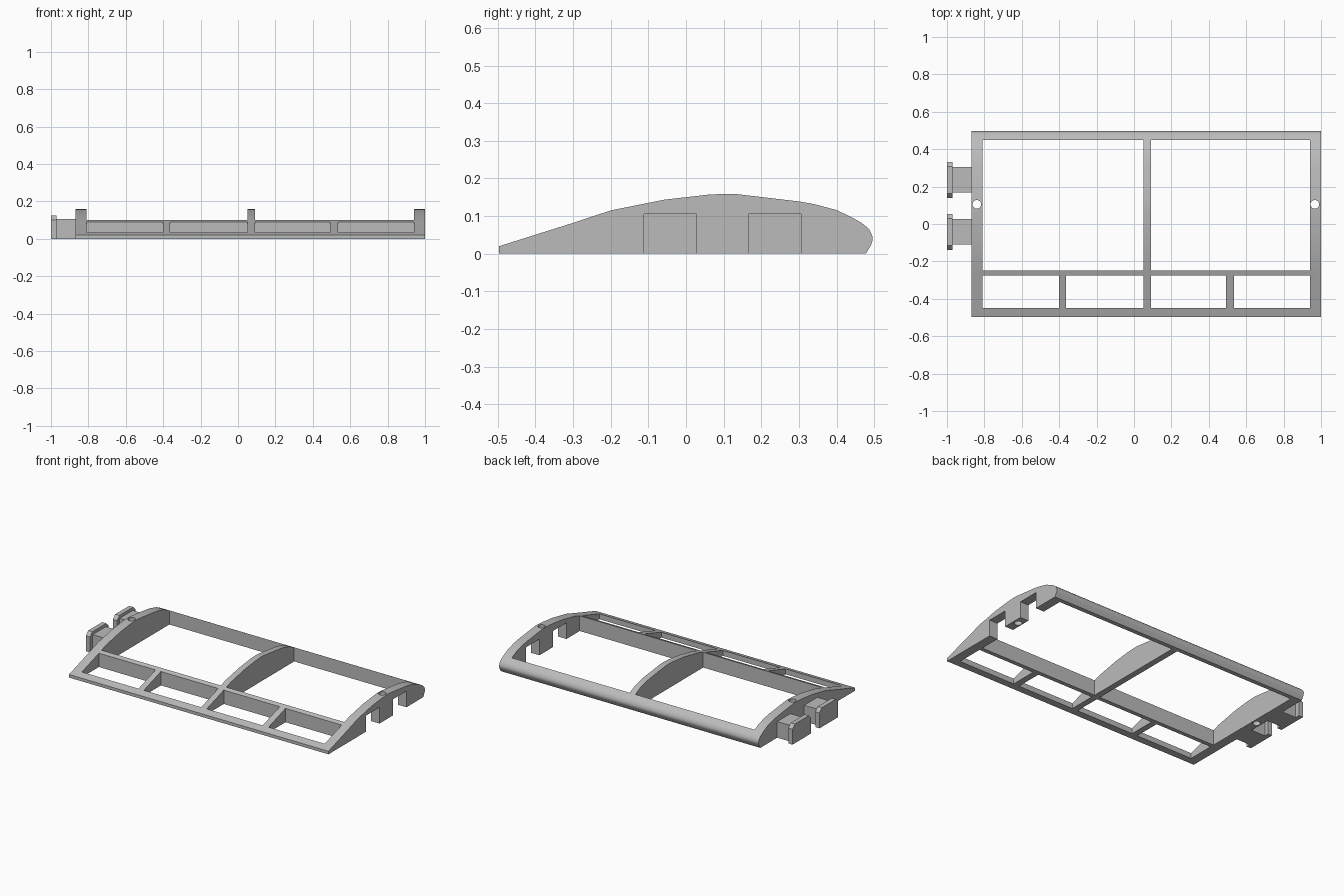
import bpy, bmesh, math

cube = bpy.data.objects.get("Cube")
if cube:
    bpy.data.objects.remove(cube, do_unlink=True)

grey = bpy.data.materials.new("plain grey")
grey.use_nodes = True
colour = (0.5, 0.5, 0.5, 1)
grey.diffuse_color = colour
grey.node_tree.nodes["Principled BSDF"].inputs["Base Color"].default_value = colour


def finish(name, bm):
    bmesh.ops.recalc_face_normals(bm, faces=bm.faces)
    mesh = bpy.data.meshes.new(name)
    bm.to_mesh(mesh)
    bm.free()
    mesh.materials.append(grey)
    obj = bpy.data.objects.new(name, mesh)
    bpy.context.collection.objects.link(obj)
    return obj


def prism(name, outline, x0, x1):
    """Extrude a (y, z) outline along x."""
    bm = bmesh.new()
    face = bm.faces.new([bm.verts.new((x0, y, z)) for y, z in outline])
    ext = bmesh.ops.extrude_face_region(bm, geom=[face])["geom"]
    bmesh.ops.translate(bm, vec=(x1 - x0, 0, 0),
                        verts=[v for v in ext if isinstance(v, bmesh.types.BMVert)])
    return finish(name, bm)


def block(name, x0, x1, y0, y1, z0, z1):
    return prism(name, [(y0, z0), (y1, z0), (y1, z1), (y0, z1)], x0, x1)


def cut(target, cutter):
    cutter.hide_render = True
    mod = target.modifiers.new("cut", "BOOLEAN")
    mod.operation = "DIFFERENCE"
    mod.solver = "EXACT"
    mod.object = cutter
    bpy.context.view_layer.objects.active = target
    bpy.ops.object.modifier_apply(modifier=mod.name)
    bpy.data.objects.remove(cutter, do_unlink=True)


# Solid wing section
section = [(-.497, 0), (-.497, .02), (-.3, .082), (-.2, .115), (-.055, .144),
           (.06, .157), (.1, .159), (.13, .159), (.3, .139), (.34, .132),
           (.4, .116), (.44, .097), (.465, .083), (.478, .073), (.487, .064),
           (.493, .053), (.496, .043), (.496, .035), (.492, .024), (.478, 0)]
frame = prism("wing_frame", section, -.87, 1)

# Open bays between ribs and spars
for x0, x1 in [(-.81, .05), (.09, .94)]:
    cut(frame, block("bay", x0, x1, -.248, .45, -.1, .3))
for x0, x1 in [(-.81, -.402), (-.363, .05), (.09, .493), (.535, .94)]:
    cut(frame, block("small_bay", x0, x1, -.45, -.275, -.1, .3))

# Slots in the left rib, and a matching tab beyond the right rib
for label, mid in [("rear", .236), ("front", -.042)]:
    cut(frame, block("slot", .92, 1.1, mid - .07, mid + .07, -.1, .105))
    block(label + "_tab_neck", -.972, -.868, mid - .068, mid + .068, 0, .105)
    w, h, c = .096, .125, .024
    plate = [(mid - w, 0), (mid + w, 0), (mid + w, h - c), (mid + w - c, h),
             (mid - w + c, h), (mid - w, h - c)]
    prism(label + "_tab_flange", plate, -1, -.97)

# Pin holes through the end ribs
for x in (-.84, .967):
    bm = bmesh.new()
    bmesh.ops.create_cone(bm, cap_ends=True, segments=32, radius1=.023,
                          radius2=.023, depth=.6)
    bmesh.ops.translate(bm, vec=(x, .105, .1), verts=bm.verts)
    cut(frame, finish("pin_hole", bm))

# Smooth the curved skin, keep hard edges
bpy.ops.object.select_all(action="DESELECT")
frame.select_set(True)
bpy.context.view_layer.objects.active = frame
bpy.ops.object.shade_smooth_by_angle(angle=math.radians(30))
